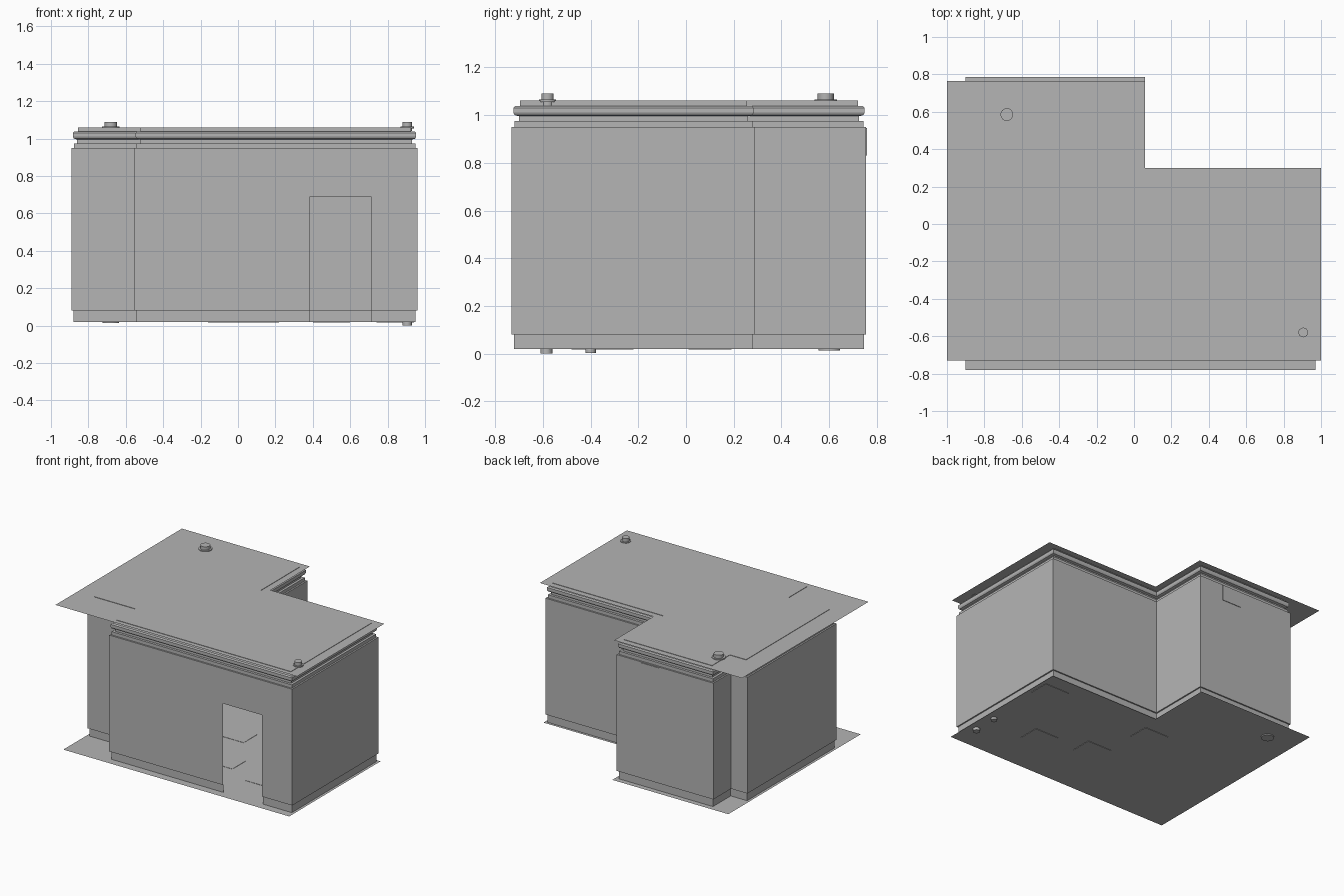
import bpy, bmesh
from mathutils import Vector

cube = bpy.data.objects.get("Cube")
if cube:
    bpy.data.objects.remove(cube, do_unlink=True)

grey = bpy.data.materials.new("plain grey")
grey.use_nodes = True
COLOUR = (0.46, 0.46, 0.46, 1)
grey.diffuse_color = COLOUR
grey.node_tree.nodes["Principled BSDF"].inputs["Base Color"].default_value = COLOUR


def finish(bm, name):
    mesh = bpy.data.meshes.new(name)
    bm.to_mesh(mesh)
    bm.free()
    mesh.materials.append(grey)
    obj = bpy.data.objects.new(name, mesh)
    bpy.context.collection.objects.link(obj)
    return obj


def inset(outline, d):
    """Move every edge of a counter-clockwise right-angled outline inwards."""
    result = []
    for i, p in enumerate(outline):
        a = (Vector(p) - Vector(outline[i - 1])).normalized()
        b = (Vector(outline[(i + 1) % len(outline)]) - Vector(p)).normalized()
        result.append(Vector(p) + d * (Vector((-a.y, a.x)) + Vector((-b.y, b.x))))
    return result


def sheet(name, outline, z):
    bm = bmesh.new()
    bm.faces.new([bm.verts.new((x, y, z)) for x, y in outline])
    finish(bm, name)


def l_shape(x0, x1, y0, y1, nx, ny):
    return [(x0, y0), (x1, y0), (x1, ny), (nx, ny), (nx, y1), (x0, y1)]


def box(name, low, high):
    bm = bmesh.new()
    bmesh.ops.create_cube(bm, size=1)
    for v in bm.verts:
        v.co = [low[i] if v.co[i] < 0 else high[i] for i in range(3)]
    finish(bm, name)


def cylinder(name, x, y, z0, z1, r, sides=16):
    bm = bmesh.new()
    bmesh.ops.create_cone(bm, cap_ends=True, segments=sides,
                          radius1=r, radius2=r, depth=z1 - z0)
    bmesh.ops.translate(bm, verts=bm.verts, vec=(x, y, (z0 + z1) / 2))
    obj = finish(bm, name)
    bpy.ops.object.select_all(action='DESELECT')
    bpy.context.view_layer.objects.active = obj
    obj.select_set(True)
    bpy.ops.object.shade_smooth_by_angle()


# Hollow walls: plinth, wall, cornice and parapet swept around the footprint
footprint = [(-.555, -.73), (.96, -.73), (.96, .29), (.045, .29), (.045, .755),
             (-.755, .755), (-.755, .545), (-.89, .545), (-.89, -.51), (-.555, -.51)]
profile = [(.02, .01), (.08, .01), (.08, 0), (.95, 0), (.95, .012), (.975, .012),
           (.975, .03), (.995, .03), (1.0, .012), (1.01, .007), (1.03, .007),
           (1.038, .015), (1.038, .035), (1.06, .035)]
bm = bmesh.new()
rings = [[bm.verts.new((p.x, p.y, z)) for p in inset(footprint, d)] for z, d in profile]
n = len(footprint)
for low, high in zip(rings, rings[1:]):
    for i in range(n):
        j = (i + 1) % n
        bm.faces.new((low[i], low[j], high[j], high[i]))
bm.faces.new(rings[-1])

# Open doorway cut in the front wall
DOOR_L, DOOR_R, DOOR_TOP = .385, .71, .69
for co, no in (((DOOR_L, 0, 0), (1, 0, 0)), ((DOOR_R, 0, 0), (1, 0, 0)),
               ((0, 0, DOOR_TOP), (0, 0, 1))):
    front = [f for f in bm.faces if all(v.co.y < -.68 for v in f.verts)]
    geom = front + list({e for f in front for e in f.edges}) \
        + list({v for f in front for v in f.verts})
    bmesh.ops.bisect_plane(bm, geom=geom, plane_co=co, plane_no=no)
hole = []
for f in bm.faces:
    c = f.calc_center_median()
    if c.y < -.68 and DOOR_L < c.x < DOOR_R and c.z < DOOR_TOP:
        hole.append(f)
bmesh.ops.delete(bm, geom=hole, context='FACES')
finish(bm, "walls")

# Thin ground and roof sheets reaching past the walls
sheet("ground_sheet", l_shape(-.9, .97, -.78, .785, .06, .3), .02)
sheet("roof_sheet", l_shape(-1, 1, -.73, .765, .06, .3), 1.057)

# Roof vents with flanges, and their pipe ends below the floor
for name, x, y, r in (("back_vent", -.68, .585, .034), ("front_vent", .905, -.58, .026)):
    cylinder(name, x, y, 1.04, 1.09, r)
    cylinder(name + "_flange", x, y, 1.055, 1.065, r * 1.4)
cylinder("front_drain", .905, -.585, 0, .025, .025)
cylinder("middle_drain", .905, -.4, .003, .025, .022)
cylinder("back_drain", -.68, .6, .013, .025, .045)

# Plate on the back wall
box("back_plate", (-.31, .75, .83), (-.15, .759, .945))

# Floor plates just showing under the ground sheet
for i, (x, y) in enumerate(((.84, .11), (.5, -.4), (.12, -.3), (-.06, .09))):
    box(f"floor_plate_{i + 1}", (x - .1, y - .08, .017), (x + .1, y + .08, .022))
